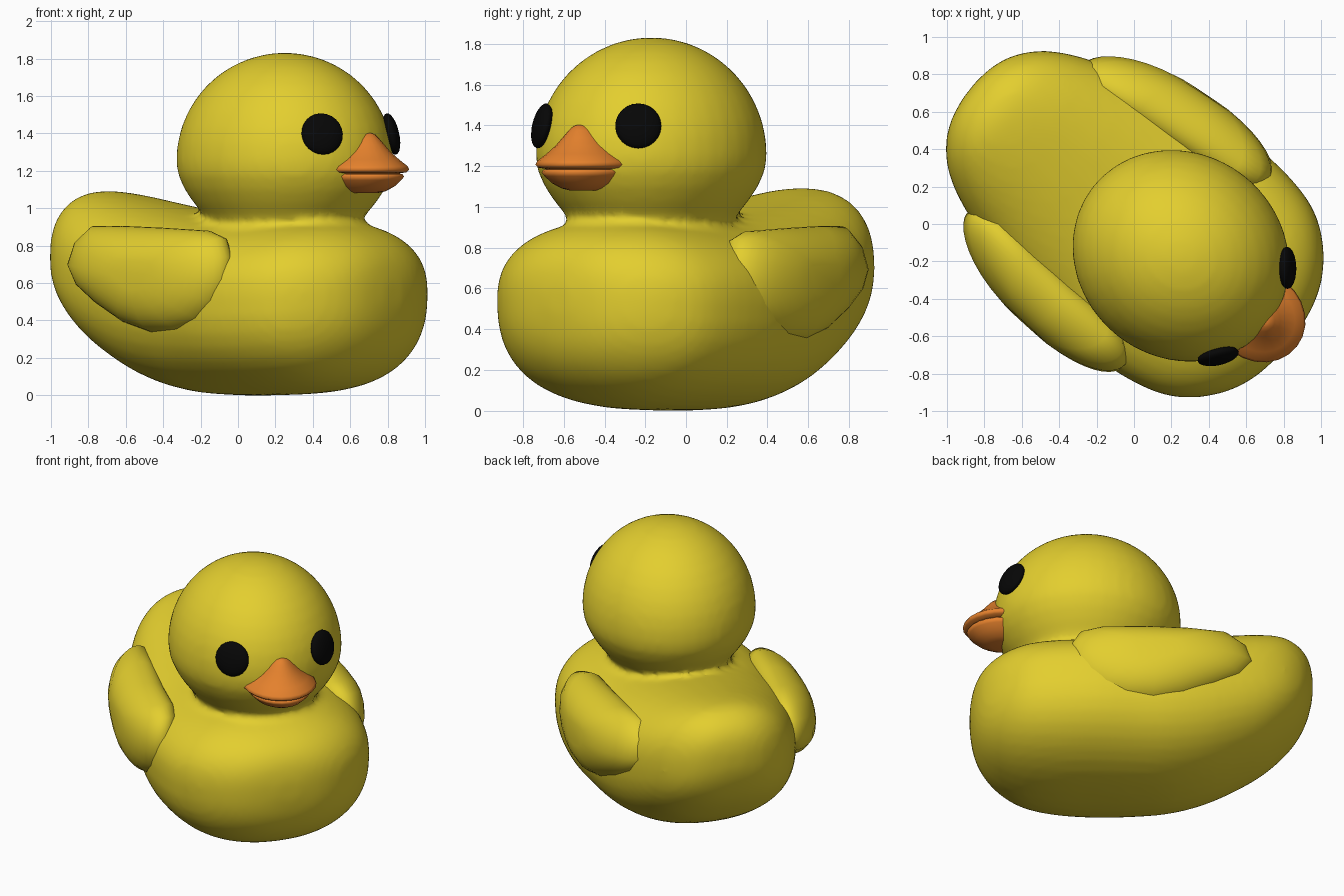
import bpy, bmesh, math
from mathutils import Matrix, Vector

if "Cube" in bpy.data.objects:
    bpy.data.objects.remove(bpy.data.objects["Cube"])

HEADING = Matrix.Rotation(math.radians(-38), 4, 'Z')   # local +x is forward
MID = 0.02                                             # sideways centre line
HEAD = Vector((0.302, MID, 1.255))


def material(name, rgb):
    m = bpy.data.materials.new(name)
    m.diffuse_color = (*rgb, 1)
    m.use_nodes = True
    m.node_tree.nodes["Principled BSDF"].inputs["Base Color"].default_value = m.diffuse_color
    return m


YELLOW = material("yellow", (0.77, 0.62, 0.028))
ORANGE = material("orange", (0.78, 0.22, 0.026))
BLACK = material("black", (0.002, 0.002, 0.002))


def loft(name, rings, mat):
    """Skin equal-length closed rings, capping both ends."""
    bm = bmesh.new()
    vs = [[bm.verts.new(HEADING @ Vector(p)) for p in r] for r in rings]
    n = len(vs[0])
    for a, b in zip(vs, vs[1:]):
        for i in range(n):
            j = (i + 1) % n
            bm.faces.new((a[i], a[j], b[j], b[i]))
    bm.faces.new(vs[0][::-1])
    bm.faces.new(vs[-1])
    bmesh.ops.recalc_face_normals(bm, faces=bm.faces)
    me = bpy.data.meshes.new(name)
    bm.to_mesh(me)
    bm.free()
    me.materials.append(mat)
    me.polygons.foreach_set("use_smooth", [True] * len(me.polygons))
    ob = bpy.data.objects.new(name, me)
    bpy.context.collection.objects.link(ob)
    return ob


def circle(n):
    return [(math.cos(2 * math.pi * i / n), math.sin(2 * math.pi * i / n)) for i in range(n)]


def soft(t, e):
    return math.copysign(abs(t) ** e, t)


def refine(rows, steps=3):
    """Catmull-Rom subdivision of a list of stations."""
    out = []
    for i in range(len(rows) - 1):
        p, q, r, s = (rows[max(0, min(len(rows) - 1, i + d))] for d in (-1, 0, 1, 2))
        for k in range(steps):
            t = k / steps
            out.append([b + .5 * t * (c - a + t * (2*a - 5*b + 4*c - d + t * (3*(b - c) + d - a)))
                        for a, b, c, d in zip(p, q, r, s)])
    return out + [rows[-1]]


def stack(name, levels, mat, cx, n=24):
    """Stack of horizontal ellipses: (z, length, half width)."""
    return loft(name, [[(cx + l * c, MID + w * s, z) for c, s in circle(n)]
                       for z, l, w in levels], mat)


# body: stations of (forward, half width, bottom, widest height, top)
stations = [(-1.135, .06, .74, .80, .86), (-1.11, .19, .63, .78, .96),
            (-1.05, .31, .50, .74, 1.04), (-.94, .42, .37, .70, 1.09),
            (-.77, .51, .23, .66, 1.08), (-.50, .60, .09, .60, 1.03),
            (-.25, .66, .02, .57, .985), (0, .69, 0, .55, .95),
            (.25, .71, 0, .54, .94), (.50, .69, .01, .54, .94),
            (.70, .635, .045, .54, .925), (.85, .53, .115, .55, .88),
            (.96, .39, .22, .55, .81), (1.02, .24, .34, .55, .72),
            (1.045, .08, .48, .55, .61)]
rings = []
for u, w, lo, mid, hi in refine(stations):
    rings.append([(u, MID + w * soft(c, .9),
                   mid + ((hi - mid) * soft(s, .85) if s > 0 else (mid - lo) * soft(s, .8)))
                  for c, s in circle(40)])
body = loft("body", rings, YELLOW)

# head and flared neck, stacked then fused into the body
profile = [(.80, .56), (.86, .48), (.90, .415), (.93, .405), (.97, .435),
           (1.03, .485), (1.10, .532), (1.18, .568)]
for k in range(0, 11):
    a = math.radians(k * 8.8)
    profile.append((HEAD.z + .577 * math.sin(a), .577 * math.cos(a)))
head = stack("head", [(z, r * 1.04, r * .95) for z, r in profile], YELLOW, HEAD.x, 40)
bpy.ops.object.select_all(action='DESELECT')
head.select_set(True)
body.select_set(True)
bpy.context.view_layer.objects.active = body
bpy.ops.object.join()
body.name = "body_and_head"
remesh = body.modifiers.new("fuse", 'REMESH')
remesh.mode = 'VOXEL'
remesh.voxel_size = 0.025
remesh.use_smooth_shade = True
smooth = body.modifiers.new("soften", 'SMOOTH')
smooth.factor = 0.5
smooth.iterations = 8

# wings: puffed pads following the flank, from a side outline (forward, height)
outline = [(-.74, .70), (-.70, .82), (-.59, .905), (-.35, .905), (-.05, .895), (.25, .88),
           (.37, .84), (.425, .74), (.425, .62), (.37, .50), (.26, .40), (.10, .345),
           (-.10, .335), (-.30, .39), (-.50, .49), (-.66, .59)]
for side, label in ((-1, "right_wing"), (1, "left_wing")):
    rings = []
    for k in range(1, 20):
        a = math.pi * k / 20
        ring = []
        for pu, pz in outline:
            s = math.sin(a) ** .7
            u, z = -.12 + (pu + .12) * s, .65 + (pz - .65) * s
            lean = .7 if z > .62 else .3
            centre = .63 - .17 * min(u - .1, 0) ** 2 - lean * (z - .62) ** 2
            ring.append((u, side * (centre + .165 * math.cos(a)), z))
        rings.append(ring)
    loft(label, rings, YELLOW)

# bill: concave upper half and a shallow lower half
stack("upper_bill", [(1.185, .20, .18), (1.192, .245, .22), (1.207, .26, .235), (1.225, .25, .225),
                     (1.26, .205, .18), (1.30, .16, .135), (1.34, .125, .10),
                     (1.375, .095, .07), (1.395, .075, .045), (1.402, .055, .02)], ORANGE, .83)
stack("lower_bill", [(1.08, .08, .07), (1.09, .13, .105), (1.115, .18, .15), (1.15, .22, .185),
                     (1.17, .235, .20), (1.182, .225, .19), (1.188, .19, .16)], ORANGE, .83)

# eyes: flattened buttons lying on the head
for side, label in ((-1, "right_eye"), (1, "left_eye")):
    frame = (Matrix.Translation(HEAD + Vector((.488, .30 * side, .142)))
             @ Matrix.Rotation(math.radians(39 * side), 4, 'Z')
             @ Matrix.Rotation(math.radians(-13), 4, 'Y'))
    rings = []
    for k in range(1, 12):
        a = math.pi * k / 12
        rings.append([frame @ Vector((.042 * math.cos(a), .113 * math.sin(a) * c,
                                      .113 * math.sin(a) * s)) for c, s in circle(24)])
    loft(label, rings, BLACK)
